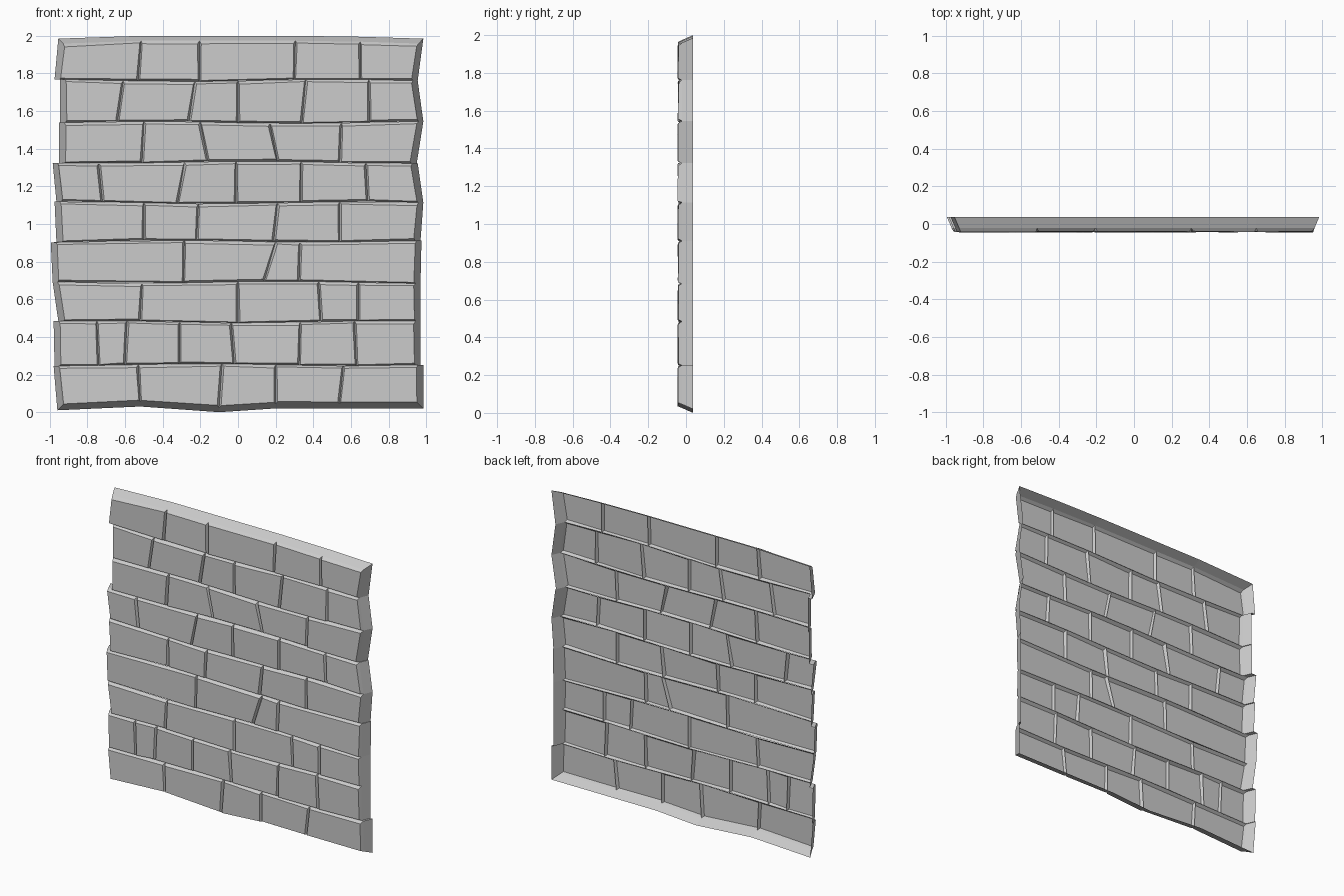
import bpy, bmesh, math, random

if "Cube" in bpy.data.objects:
    bpy.data.objects.remove(bpy.data.objects["Cube"])
random.seed(4)

FRONT, GROOVE, BACK = -0.042, -0.022, 0.038
FLARE = 0.026          # how far the outer border spreads towards the open back

# Course boundaries (z) and, per course, joint x at bottom / top edge
LEVELS = [0.03, 0.252, 0.48, 0.69, 0.908, 1.113, 1.328, 1.54, 1.763, 1.965]
COURSES = [
    [(-.96, -.98), (-.52, -.53), (-.10, -.085), (.20, .20), (.54, .56), (.985, .985)],
    [(-.975, -.98), (-.74, -.75), (-.60, -.59), (-.31, -.31), (-.02, -.035), (.325, .33), (.63, .62), (.97, .97)],
    [(-.955, -.985), (-.52, -.51), (0, 0), (.44, .43), (.64, .64), (.97, .97)],
    [(-.985, -.995), (-.29, -.285), (.14, .20), (.325, .33), (.97, .975)],
    [(-.965, -.975), (-.50, -.50), (-.22, -.21), (.19, .21), (.54, .54), (.97, .985)],
    [(-.965, -.985), (-.72, -.74), (-.32, -.285), (-.01, -.01), (.335, .335), (.69, .68), (.985, .955)],
    [(-.95, -.95), (-.51, -.50), (-.16, -.20), (.21, .17), (.54, .55), (.95, .985)],
    [(-.945, -.945), (-.64, -.61), (-.26, -.23), (0, 0), (.34, .36), (.70, .695), (.985, .955)],
    [(-.975, -.955), (-.53, -.515), (-.205, -.205), (.30, .305), (.65, .65), (.955, .985)],
]
# Outline height of the wall's lower and upper rim at each joint
BOTTOM = [.01, .03, .0, .02, .02, .02]
TOP = [1.985, 2.0, 2.0, 2.0, 1.995, 1.985]


def level(i, x):
    """Slightly wavy height of a course boundary."""
    return LEVELS[i] + 0.006 * math.sin(4.1 * x + 2.3 * i)


def corner(c, j, top):
    """Groove point and matching back-edge point at a joint of a course."""
    row = COURSES[c]
    x = bx = row[j][top]
    if j == 0:
        x += FLARE
    elif j == len(row) - 1:
        x -= FLARE
    z = bz = level(c + top, x)
    if c == 0 and not top:
        bz = BOTTOM[j]
        z = bz + FLARE
    elif c == len(COURSES) - 1 and top:
        bz = TOP[j]
        z = bz - FLARE
    return (x, GROOVE, z), (bx, BACK, bz)


def add_face(bm, pts):
    bm.faces.new([bm.verts.new(p) for p in pts])


def build_course(c):
    bm = bmesh.new()
    row = COURSES[c]
    last = len(row) - 1
    for j in range(last):
        pairs = [corner(c, j, 0), corner(c, j + 1, 0), corner(c, j + 1, 1), corner(c, j, 1)]
        rim = [p[0] for p in pairs]
        back = [p[1] for p in pairs]
        # raised brick face, irregular at its corners
        face = []
        for k, (sx, sz) in enumerate([(1, 1), (-1, 1), (-1, -1), (1, -1)]):
            inset = 0.008 if sz > 0 else 0.014
            face.append((rim[k][0] + sx * random.uniform(.006, .011),
                         FRONT + random.uniform(-.003, .004),
                         rim[k][2] + sz * (inset + random.uniform(-.003, .004))))
        add_face(bm, face)
        # bevels down into the joints
        for k in range(4):
            n = (k + 1) % 4
            add_face(bm, [rim[k], rim[n], face[n], face[k]])
        # flared border walls where the brick lies on the outline
        on_edge = [c == 0, j == last - 1, c == len(COURSES) - 1, j == 0]
        for k in range(4):
            if on_edge[k]:
                n = (k + 1) % 4
                add_face(bm, [back[k], back[n], rim[n], rim[k]])
    # ledges closing the step to the next course
    if c < len(COURSES) - 1:
        for j, jn in ((0, 0), (last, len(COURSES[c + 1]) - 1)):
            a, b = corner(c, j, 1), corner(c + 1, jn, 0)
            if abs(a[0][0] - b[0][0]) > 1e-4:
                q = [a[0], a[1], b[1], b[0]]
                add_face(bm, q if j else q[::-1])
    bmesh.ops.remove_doubles(bm, verts=bm.verts, dist=1e-5)
    name = f"brick_course_{c + 1}"
    mesh = bpy.data.meshes.new(name)
    bm.to_mesh(mesh)
    bm.free()
    bpy.context.collection.objects.link(bpy.data.objects.new(name, mesh))


# Stack of brick courses forming the open-backed wall panel
for c in range(len(COURSES)):
    build_course(c)
